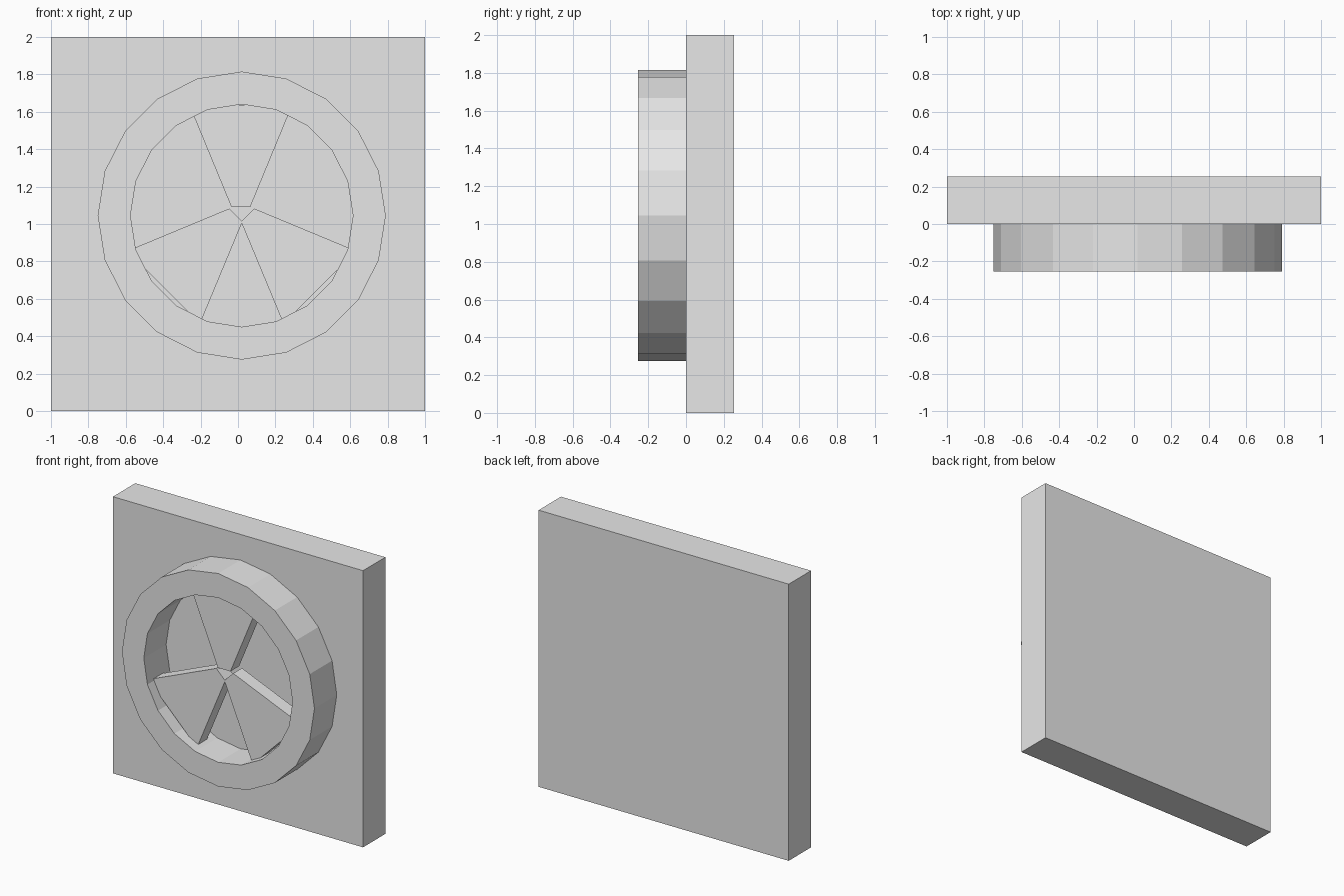
import bpy, bmesh, math
from mathutils import Matrix, Vector

if "Cube" in bpy.data.objects:
    bpy.data.objects.remove(bpy.data.objects["Cube"], do_unlink=True)

GREY = (0.8, 0.8, 0.8, 1)
mat = bpy.data.materials.new("plain grey")
mat.use_nodes = True
mat.diffuse_color = GREY
mat.node_tree.nodes["Principled BSDF"].inputs["Base Color"].default_value = GREY


def finish(name, bm):
    bmesh.ops.recalc_face_normals(bm, faces=bm.faces)
    mesh = bpy.data.meshes.new(name)
    bm.to_mesh(mesh)
    bm.free()
    mesh.materials.append(mat)
    obj = bpy.data.objects.new(name, mesh)
    bpy.context.collection.objects.link(obj)
    return obj


def prism(name, outline, y_front, y_back):
    """Extrude an (x, z) outline along y."""
    bm = bmesh.new()
    face = bm.faces.new([bm.verts.new((x, y_front, z)) for x, z in outline])
    new = bmesh.ops.extrude_face_region(bm, geom=[face])["geom"]
    bmesh.ops.translate(bm, vec=(0, y_back - y_front, 0),
                        verts=[v for v in new if isinstance(v, bmesh.types.BMVert)])
    return finish(name, bm)


# Square back plate
prism("back_plate", [(-1, 0), (1, 0), (1, 2), (-1, 2)], 0, 0.255)

# Faceted ring, a rectangular section swept round the y axis
CX, CZ, SIDES = 0.02, 1.045, 20
bm = bmesh.new()
section = [(0.595, 0), (0.77, 0), (0.77, -0.255), (0.595, -0.255)]
loops = []
for i in range(SIDES):
    a = math.tau * i / SIDES
    loops.append([bm.verts.new((CX + r * math.cos(a), y, CZ + r * math.sin(a)))
                  for r, y in section])
for i in range(SIDES):
    p, q = loops[i], loops[(i + 1) % SIDES]
    for k in range(4):
        m = (k + 1) % 4
        bm.faces.new((p[k], p[m], q[m], q[k]))
finish("ring", bm)

# Three tapered blades: name, middle of the narrow end, direction in degrees
INNER, OUTER, LENGTH = 0.05, 0.275, 0.545
for name, start, angle in (("top_blade", (0.015, 1.09), 90),
                           ("right_blade", (-0.012, 1.047), 225),
                           ("left_blade", (0.052, 1.047), 315)):
    turn = Matrix.Rotation(math.radians(angle), 2)
    wedge = [(0, -INNER), (LENGTH, -OUTER), (LENGTH, OUTER), (0, INNER)]
    outline = [tuple(Vector(start) + turn @ Vector(p)) for p in wedge]
    prism(name, outline, -0.18, -0.08)
